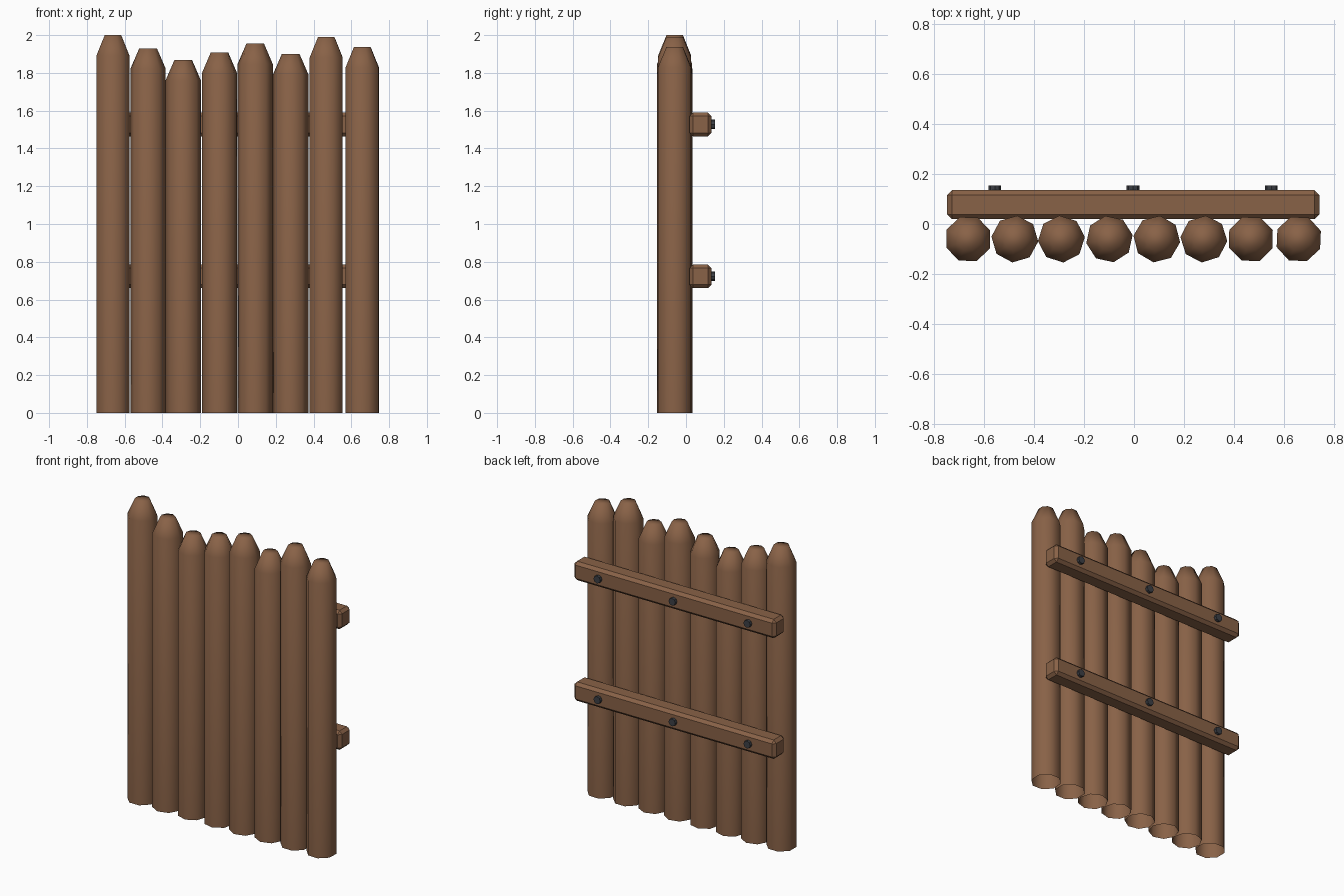
import bpy, bmesh
from math import radians, cos, sin, tau
from mathutils import Matrix

cube = bpy.data.objects.get("Cube")
if cube:
    bpy.data.objects.remove(cube, do_unlink=True)


def material(name, color, rough):
    m = bpy.data.materials.new(name)
    m.use_nodes = True
    m.diffuse_color = (*color, 1)
    bsdf = m.node_tree.nodes["Principled BSDF"]
    bsdf.inputs["Base Color"].default_value = (*color, 1)
    bsdf.inputs["Roughness"].default_value = rough
    return m


wood = material("brown wood", (0.25, 0.122, 0.063), 0.9)
iron = material("dark iron", (0.045, 0.05, 0.06), 0.6)


def finish(name, bm, mat, smooth=False):
    mesh = bpy.data.meshes.new(name)
    bm.to_mesh(mesh)
    bm.free()
    mesh.materials.append(mat)
    for p in mesh.polygons:
        p.use_smooth = smooth
    ob = bpy.data.objects.new(name, mesh)
    bpy.context.collection.objects.link(ob)
    return ob


# Eight-sided log with a blunt tapered tip, open underneath
def log(name, x, top, turn, r=0.094, sides=8):
    bm = bmesh.new()
    rings = []
    for radius, z in ((r, 0), (r, top - 0.108), (r * 0.5, top)):
        angles = [radians(turn) + tau * i / sides for i in range(sides)]
        rings.append([bm.verts.new((x + radius * cos(a), -0.06 + radius * sin(a), z))
                      for a in angles])
    for low, high in zip(rings, rings[1:]):
        for i in range(sides):
            j = (i + 1) % sides
            bm.faces.new((low[i], low[j], high[j], high[i]))
    bm.faces.new(rings[-1])
    return finish(name, bm, wood, smooth=True)


# Chamfered cross rail
def rail(name, z):
    bm = bmesh.new()
    bmesh.ops.create_cube(bm, size=1, matrix=Matrix.Translation((-0.003, 0.077, z))
                          @ Matrix.Diagonal((1.487, 0.116, 0.126, 1)))
    bmesh.ops.bevel(bm, geom=bm.edges[:], offset=0.019, segments=1,
                    affect='EDGES', profile=0.5)
    return finish(name, bm, wood)


# Bolt head on the back of a rail
def bolt(name, x, z):
    bm = bmesh.new()
    bmesh.ops.create_cone(bm, cap_ends=True, segments=8, radius1=0.025, radius2=0.025,
                          depth=0.04, matrix=Matrix.Translation((x, 0.134, z))
                          @ Matrix.Rotation(radians(90), 4, 'X'))
    return finish(name, bm, iron)


# Logs: centre x, top height, turn about the axis
logs = [(-0.662, 2.0, 22), (-0.476, 1.93, -6), (-0.29, 1.868, 5), (-0.098, 1.908, 10),
        (0.091, 1.955, -8), (0.279, 1.9, -5), (0.467, 1.99, 22), (0.658, 1.937, 20)]
for n, (x, top, turn) in enumerate(logs, 1):
    log(f"log_{n}", x, top, turn)

# Rails with three bolts each
for level, z in (("lower", 0.723), ("upper", 1.527)):
    rail(f"{level}_rail", z)
    for side, x in (("right", -0.556), ("middle", -0.004), ("left", 0.549)):
        bolt(f"{level}_{side}_bolt", x, z)
